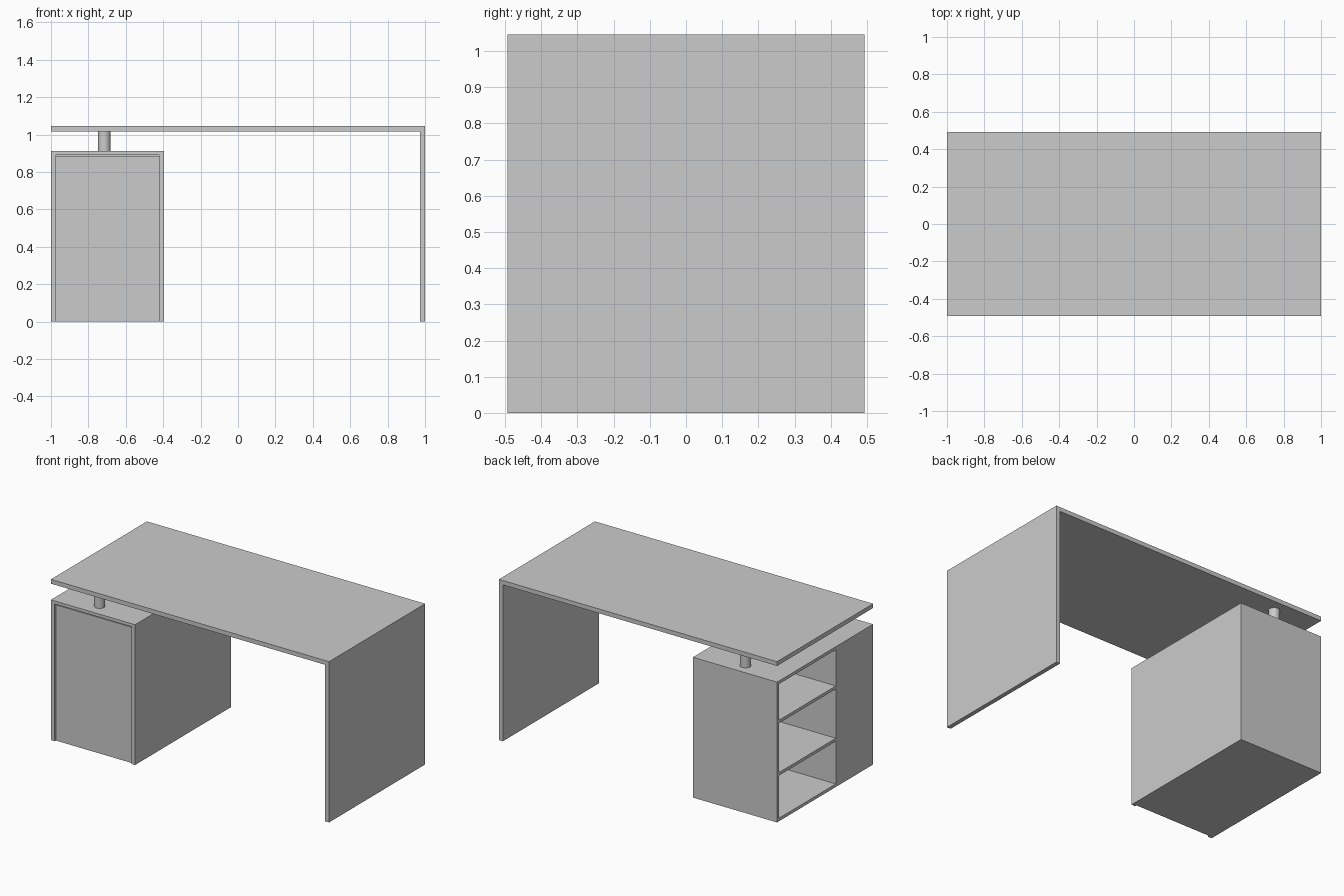
import bpy

cube = bpy.data.objects.get("Cube")
if cube:
    bpy.data.objects.remove(cube, do_unlink=True)

# Single flat finish
grey = bpy.data.materials.new("light grey")
grey.use_nodes = True
colour = (0.6, 0.6, 0.6, 1)
grey.diffuse_color = colour
for node in grey.node_tree.nodes:
    if node.type == 'BSDF_PRINCIPLED':
        node.inputs["Base Color"].default_value = colour


def board(name, x, y, z):
    """Flat board given by its (low, high) extent on each axis."""
    bpy.ops.mesh.primitive_cube_add(
        size=1, location=[(a + b) / 2 for a, b in (x, y, z)])
    obj = bpy.context.object
    obj.name = name
    obj.scale = [b - a for a, b in (x, y, z)]
    bpy.ops.object.transform_apply(location=False, rotation=False, scale=True)
    obj.data.materials.append(grey)
    return obj


def post(name, x, y, z, radius):
    """Round spacer between the cabinet and the desk top."""
    bpy.ops.mesh.primitive_cylinder_add(
        vertices=32, radius=radius, depth=z[1] - z[0],
        location=(x, y, (z[0] + z[1]) / 2))
    obj = bpy.context.object
    obj.name = name
    obj.data.materials.append(grey)
    bpy.ops.object.shade_smooth_by_angle()


DEPTH = 0.493
SLAB = 0.028       # desk top and leg thickness
SIDE = 0.027       # cabinet side thickness
SHEET = 0.02       # cabinet top, bottom, back and shelf thickness
HEIGHT = 1.045
CAB = 0.912        # cabinet height
LEFT, RIGHT = -1.0, -0.395
RECESS = 0.012     # door set back from the cabinet edges
DIVIDER = -0.11    # where the open shelving begins
full = (-DEPTH, DEPTH)
under = HEIGHT - SLAB

# Desk top and panel leg
board("desk_top", (-1, 1), full, (under, HEIGHT))
board("panel_leg", (1 - SLAB, 1), full, (0, under))

# Cabinet shell
inner = (LEFT + SIDE, RIGHT - SIDE)
open_x = (LEFT, RIGHT - SIDE)
door_back = -DEPTH + RECESS + SHEET
body = (0, CAB - SHEET)
board("cabinet_top", (LEFT, RIGHT), full, (CAB - SHEET, CAB))
board("cabinet_inner_side", (RIGHT - SIDE, RIGHT), full, body)
board("cabinet_outer_side", (LEFT, LEFT + SIDE), (-DEPTH, DIVIDER), body)
board("cabinet_back", open_x, (DEPTH - SHEET, DEPTH), body)
board("cabinet_divider", inner, (DIVIDER - SHEET, DIVIDER), body)
board("cupboard_floor", inner, (door_back, DIVIDER - SHEET), (0, SHEET))

# Door with a finger gap above it
board("cabinet_door", inner, (-DEPTH + RECESS, door_back), (0, CAB - 0.03))

# Open shelves on the outer side
for name, z in (("shelf_floor", 0), ("lower_shelf", 0.297), ("upper_shelf", 0.637)):
    board(name, open_x, (DIVIDER, DEPTH - SHEET), (z, z + SHEET))

# Spacers carrying the desk top
for name, y in (("front_spacer", -0.4), ("back_spacer", 0.41)):
    post(name, -0.715, y, (CAB, under), 0.033)
